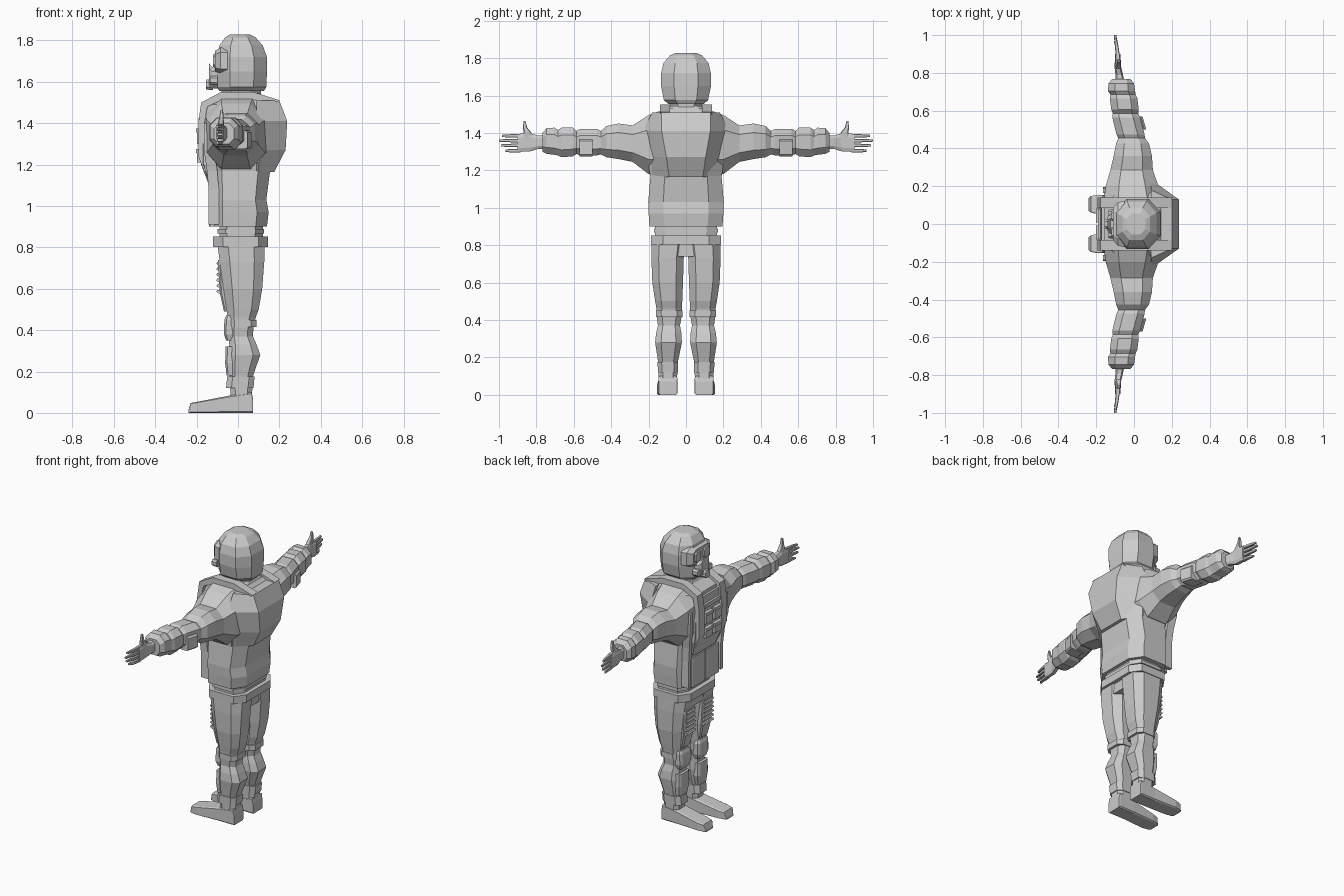
import bpy, bmesh

grey = bpy.data.materials.new("suit grey")
grey.diffuse_color = (0.6, 0.6, 0.6, 1)


def ring(a0, a1, b0, b1, c):
    """Rectangle, or octagon when the corner cut c is above zero."""
    ca, cb = c * (a1 - a0) / 2, c * (b1 - b0) / 2
    if c == 0:
        return [(a0, b0), (a1, b0), (a1, b1), (a0, b1)]
    return [(a0 + ca, b0), (a1 - ca, b0), (a1, b0 + cb), (a1, b1 - cb),
            (a1 - ca, b1), (a0 + ca, b1), (a0, b1 - cb), (a0, b0 + cb)]


def skin(name, rings, mirror):
    """Join rings of 3D points into a capped solid."""
    bm = bmesh.new()
    vr = [[bm.verts.new(p) for p in r] for r in rings]
    n = len(vr[0])
    for r, s in zip(vr, vr[1:]):
        for i in range(n):
            j = (i + 1) % n
            bm.faces.new((r[i], r[j], s[j], s[i]))
    bm.faces.new(vr[0][::-1])
    bm.faces.new(vr[-1])
    bmesh.ops.recalc_face_normals(bm, faces=bm.faces)
    me = bpy.data.meshes.new(name)
    bm.to_mesh(me)
    bm.free()
    me.materials.append(grey)
    ob = bpy.data.objects.new(name, me)
    bpy.context.collection.objects.link(ob)
    if mirror:
        m = ob.modifiers.new("mirror", 'MIRROR')
        m.use_axis = (False, True, False)
    return ob


def loft(name, axis, rows, c=0.5, mirror=False):
    """Rows are (position on axis, a0, a1, b0, b1)."""
    place = {'x': lambda t, a, b: (t, a, b),
             'y': lambda t, a, b: (a, t, b),
             'z': lambda t, a, b: (a, b, t)}[axis]
    return skin(name, [[place(t, a, b) for a, b in ring(*r, c)]
                       for t, *r in rows], mirror)


def sym(rows):
    """(z, x0, x1, half width) to full rows."""
    return [(z, x0, x1, -h, h) for z, x0, x1, h in rows]


def box(name, x0, x1, y0, y1, z0, z1, mirror=True):
    return loft(name, 'z', [(z0, x0, x1, y0, y1), (z1, x0, x1, y0, y1)], 0, mirror)


# Head: helmet, goggles, breathing mask, neck
loft("helmet", 'z', sym([
    (1.555, -.09, .125, .095), (1.575, -.10, .137, .118), (1.65, -.102, .14, .133),
    (1.72, -.102, .14, .133), (1.775, -.09, .12, .12), (1.815, -.062, .085, .085),
    (1.828, -.04, .06, .055)]), 0.52)
loft("goggle_frame", 'x', [(-.05, -.122, .122, 1.64, 1.765), (-.085, -.115, .115, 1.64, 1.765),
                           (-.112, -.085, .085, 1.65, 1.75)], 0.35)
loft("goggle_lens", 'x', [(-.105, .012, .078, 1.665, 1.74), (-.12, .018, .07, 1.672, 1.732)],
     0.4, True)
loft("mask", 'x', [(-.08, -.07, .07, 1.565, 1.68), (-.125, -.05, .05, 1.57, 1.67),
                   (-.14, -.035, .035, 1.58, 1.69)], 0.4)
loft("mask_valve", 'x', [(-.12, -.028, .028, 1.56, 1.615), (-.155, -.024, .024, 1.563, 1.61)], 0.5)
loft("mask_filter", 'x', [(-.10, .035, .078, 1.585, 1.63), (-.135, .04, .075, 1.588, 1.627)],
     0.5, True)
loft("neck", 'z', sym([(1.46, -.08, .11, .09), (1.57, -.08, .11, .085)]))

# Jacket body with raised back
loft("jacket", 'z', sym([
    (.90, -.13, .14, .195), (.97, -.13, .148, .20), (1.03, -.128, .137, .202),
    (1.17, -.135, .155, .19), (1.27, -.155, .17, .205), (1.41, -.165, .175, .205),
    (1.49, -.155, .165, .165), (1.53, -.09, .12, .12)]), 0.4)
skin("back_panel", [[(.09, -w1, z), (xb, -w0, z), (xb, w0, z), (.09, w1, z)]
     for z, xb, w0, w1 in [(1.165, .175, .09, .19), (1.27, .23, .105, .21),
                           (1.41, .238, .13, .235), (1.51, .20, .13, .18)]], False)
loft("collar", 'z', sym([(1.49, -.11, .15, .13), (1.545, -.085, .105, .10)]), 0.4)

# Vest: chest plate, straps, pouches and lower flaps
loft("chest_plate", 'z', sym([(1.10, -.14, -.08, .12), (1.20, -.178, -.08, .15),
                              (1.36, -.182, -.08, .14), (1.47, -.172, -.08, .11)]), 0.25)
skin("shoulder_strap", [[(x, .085, z), (x, .14, z), (x + dx, .14, z - dz), (x + dx, .085, z - dz)]
     for x, z, dx, dz in [(-.165, 1.17, .03, 0), (-.192, 1.24, .03, 0), (-.192, 1.40, .03, 0),
                          (-.178, 1.50, .03, .02), (-.08, 1.552, 0, .04),
                          (.07, 1.552, 0, .04), (.20, 1.512, -.03, .03)]], True)
skin("side_strap", [[(x, y, z), (x, y + .025, z), (x + .05, y + .025, z), (x + .05, y, z)]
     for x, y, z in [(-.142, .15, .91), (-.142, .15, 1.08), (-.15, .155, 1.17),
                     (-.165, .17, 1.27), (-.165, .165, 1.40)]], True)
for i, (z0, z1) in enumerate([(1.21, 1.27), (1.30, 1.37)]):
    box(f"chest_pouch_{i + 1}", -.197, -.15, .012, .078, z0, z1)
    box(f"pouch_flap_{i + 1}", -.202, -.15, .008, .082, z1 - .015, z1 + .005)
box("chest_buckle", -.19, -.15, -.08, .08, 1.40, 1.425, False)
loft("lower_flap", 'z', [(.90, -.14, -.08, .008, .14), (1.09, -.14, -.08, .008, .135)], 0.15, True)

# Sleeve from shoulder to cuff
loft("sleeve", 'y', [
    (.12, -.16, .15, 1.17, 1.525), (.20, -.15, .13, 1.18, 1.495), (.285, -.125, .10, 1.245, 1.44),
    (.36, -.108, .095, 1.26, 1.45), (.425, -.095, .08, 1.27, 1.437), (.455, -.083, .058, 1.285, 1.41),
    (.475, -.093, .056, 1.28, 1.42), (.565, -.115, .032, 1.28, 1.422), (.585, -.112, .022, 1.287, 1.41),
    (.605, -.12, .025, 1.275, 1.428), (.665, -.128, .018, 1.27, 1.428), (.685, -.125, .008, 1.28, 1.415),
    (.705, -.138, .006, 1.283, 1.428), (.745, -.135, .0, 1.288, 1.425),
    (.768, -.115, -.02, 1.30, 1.40)], 0.5, True)
loft("elbow_pad", 'y', [(.50, -.04, .065, 1.275, 1.365), (.57, -.05, .045, 1.275, 1.365)], 0.2, True)

# Hand
loft("palm", 'y', [(.75, -.098, -.05, 1.315, 1.39), (.79, -.098, -.058, 1.315, 1.385),
                   (.83, -.103, -.068, 1.302, 1.398), (.90, -.10, -.072, 1.298, 1.395)], 0.4, True)
for name, z, tip in [("little_finger", 1.305, .965), ("ring_finger", 1.333, .99),
                     ("middle_finger", 1.359, 1.0), ("index_finger", 1.384, .985)]:
    loft(name, 'y', [(.885, -.098, -.074, z - .01, z + .01), (.94, -.10, -.082, z - .009, z + .009),
                     (tip, -.106, -.094, z - .006, z + .006)], 0.3, True)
loft("thumb", 'z', [(1.36, -.10, -.07, .80, .87), (1.40, -.098, -.068, .825, .868),
                    (1.43, -.09, -.07, .85, .872), (1.465, -.085, -.073, .858, .868)][::1], 0.3, True)

# Waist and belt
loft("waist", 'z', sym([(.74, -.09, .12, .16), (.87, -.09, .12, .165), (.92, -.09, .12, .165)]), 0.35)
loft("waist_band", 'z', sym([(.868, -.10, .125, .172), (.888, -.10, .125, .172)]), 0.35)
loft("belt", 'z', sym([(.803, -.12, .145, .188), (.852, -.12, .145, .188)]), 0.35)

# Trouser leg, knee and shin guards
loft("leg", 'z', [
    (.06, -.035, .068, .048, .145), (.17, -.04, .07, .045, .148), (.215, -.045, .085, .035, .155),
    (.28, -.047, .108, .022, .165), (.33, -.042, .09, .025, .16), (.37, -.045, .072, .032, .15),
    (.41, -.047, .075, .025, .155), (.46, -.05, .085, .022, .158), (.50, -.055, .10, .02, .165),
    (.60, -.07, .117, .016, .18), (.73, -.088, .127, .012, .185), (.82, -.10, .13, .0, .183)], 0.45, True)
loft("knee_pad", 'z', [(.35, -.058, .0, .045, .135), (.38, -.068, .0, .035, .145),
                       (.45, -.066, .0, .035, .145), (.47, -.058, .0, .045, .14)], 0.3, True)
loft("shin_guard", 'z', [(.18, -.055, .0, .055, .14), (.24, -.062, .0, .04, .148),
                         (.32, -.06, .0, .045, .145)], 0.3, True)
loft("ankle_band", 'z', [(.12, -.058, .075, .043, .15), (.175, -.052, .08, .042, .152)], 0.4, True)
loft("knee_strap", 'z', [(.415, -.045, .09, .02, .16), (.45, -.045, .09, .02, .161)], 0.4, True)

# Thigh panel with padded ridges
loft("thigh_panel", 'z', [(.49, -.068, .0, .05, .13), (.58, -.088, .0, .04, .14),
                          (.74, -.098, .0, .04, .145)], 0.2, True)
for i in range(6):
    z = .575 + i * .027
    loft(f"thigh_ridge_{i + 1}", 'z', [(z, -.088, -.03, .045, .135), (z + .01, -.105, -.03, .045, .135),
                                       (z + .02, -.10, -.03, .045, .135)], 0, True)

# Boot
loft("boot", 'x', [(.072, .048, .145, 0, .07), (.066, .046, .147, 0, .10), (-.035, .046, .147, 0, .085),
                   (-.19, .052, .155, 0, .055), (-.228, .06, .148, 0, .048),
                   (-.24, .07, .138, 0, .012)], 0.15, True)
